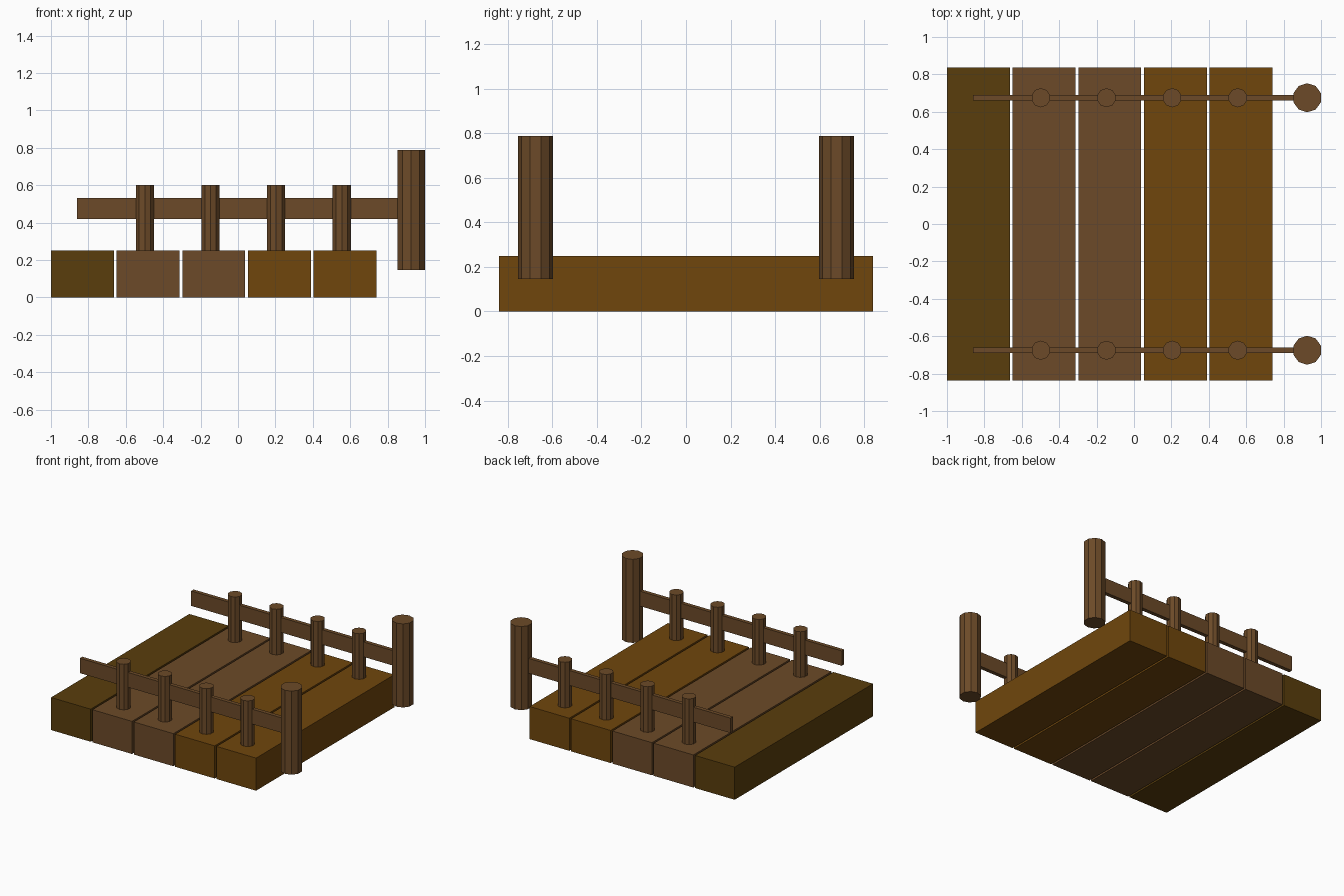
import bpy

if "Cube" in bpy.data.objects:
    bpy.data.objects.remove(bpy.data.objects["Cube"])


def material(name, rgb):
    mat = bpy.data.materials.new(name)
    mat.diffuse_color = (*rgb, 1)
    mat.use_nodes = True
    mat.node_tree.nodes["Principled BSDF"].inputs["Base Color"].default_value = mat.diffuse_color
    return mat


brown = material("brown_wood", (0.15, 0.0685, 0.0212))
dark = material("dark_wood", (0.102, 0.048, 0.0037))
amber = material("amber_wood", (0.162, 0.0615, 0.0037))


def box(name, x0, x1, y0, y1, z0, z1, mat):
    bpy.ops.mesh.primitive_cube_add(
        size=1, location=((x0 + x1) / 2, (y0 + y1) / 2, (z0 + z1) / 2))
    ob = bpy.context.object
    ob.name = name
    ob.scale = (x1 - x0, y1 - y0, z1 - z0)
    bpy.ops.object.transform_apply(location=False, rotation=False, scale=True)
    ob.data.materials.append(mat)


def post(name, x, y, z0, z1, radius):
    bpy.ops.mesh.primitive_cylinder_add(
        vertices=10, radius=radius, depth=z1 - z0,
        location=(x, y, (z0 + z1) / 2))
    ob = bpy.context.object
    ob.name = name
    ob.data.materials.append(brown)


# Deck planks, with narrow gaps
PITCH = 0.351
for i, mat in enumerate((dark, brown, brown, amber, amber)):
    x = -1 + i * PITCH
    box(f"plank_{i + 1}", x, x + 0.336, -0.838, 0.838, 0, 0.25, mat)

# Railing on each side: rail, short posts and tall end post
for side, y in (("front", -0.675), ("back", 0.675)):
    box(f"{side}_rail", -0.86, 0.925, y - 0.015, y + 0.015, 0.418, 0.532, brown)
    for i in range(4):
        post(f"{side}_short_post_{i + 1}", -0.498 + i * PITCH, y, 0.24, 0.6, 0.051)
    post(f"{side}_end_post", 0.926, y, 0.146, 0.787, 0.0775)
